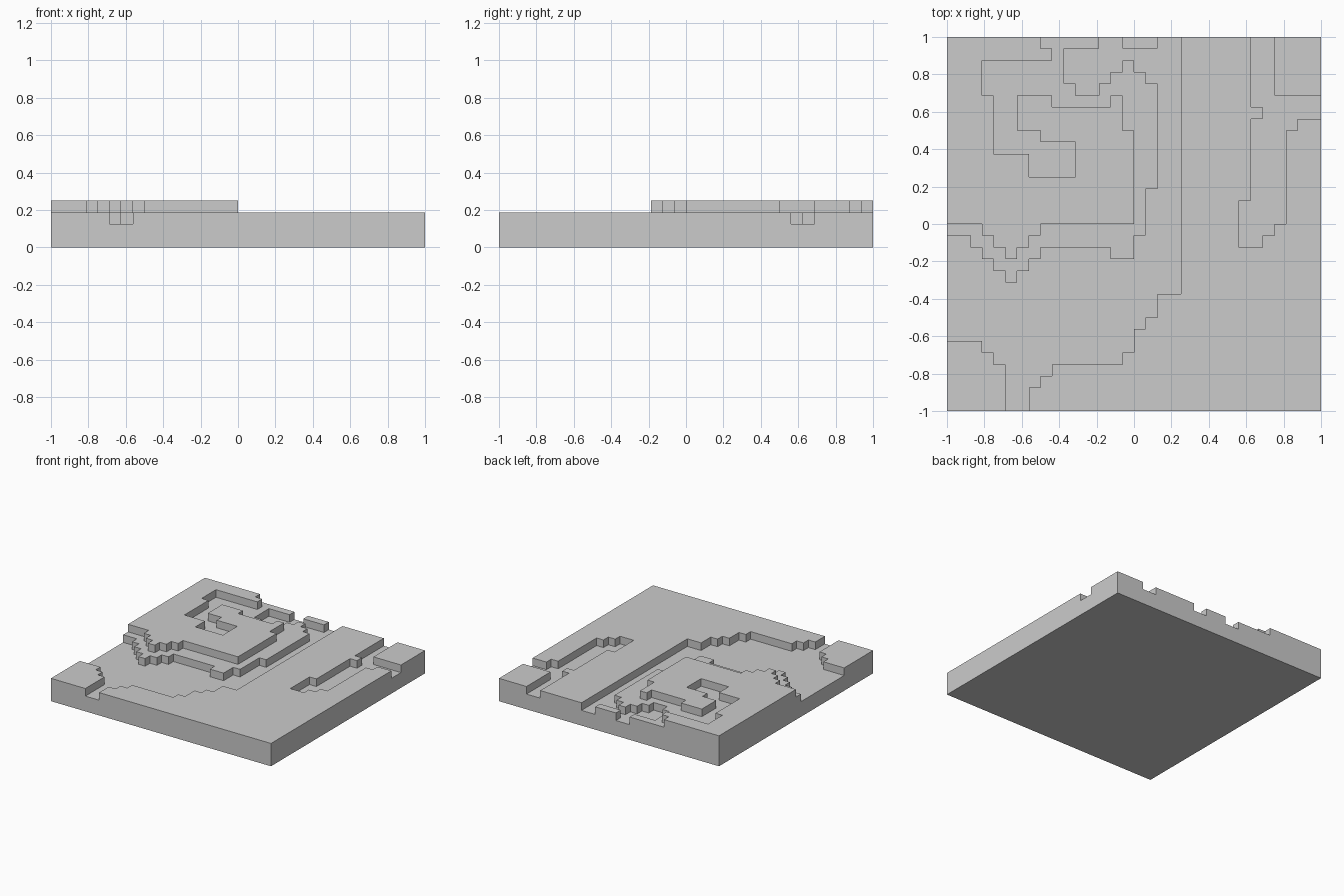
import bpy, bmesh

if "Cube" in bpy.data.objects:
    bpy.data.objects.remove(bpy.data.objects["Cube"])

U = 1 / 16   # terrain cell size
N = 16       # half the cell count per side

# Stepped outlines in cell units: start point, then alternating new x, new y
corner_bank = [-16, -16, -11, -12, -12, -11, -13, -10, -16]
east_plain = [16, -16, -9, -14, -8, -13, -7, -12, -1, -11, 0, -9, 1, -8, 2, -6,
              4, 16, 10, 10, 11, 9, 10, 2, 9, -2, 11, -1, 12, 0, 13, 8, 14, 9, 16]
far_corner = [16, 11, 12, 16, 16]
back_islet = [-1, 15, 2, 16, -1]
hill = [-16, -1, -14, -2, -13, -3, -12, -4, -11, -5, -10, -4, -9, -3, -8, -2,
        -2, -3, 0, -1, 1, 3, 2, 12, 1, 13, 0, 14, -1, 13, -2, 12, -3, 11,
        -5, 12, -6, 15, -3, 16, -16]
hill_top = [-16, 0, -13, -1, -12, -2, -11, -3, -10, -2, -9, -1, -8, 0, 0, 8,
            -1, 11, -2, 10, -7, 11, -10, 8, -8, 7, -5, 4, -9, 6, -12, 11,
            -13, 14, -7, 15, -8, 16, -16]


def upright_edges(path):
    """Vertical edges (x, y_from, y_to) of a stepped outline."""
    ys = path[1::2] + [path[1]]
    return [(x, ys[i], ys[i + 1]) for i, x in enumerate(path[2::2])]


def inside(edges, x, y):
    return sum(ex > x and min(a, b) < y < max(a, b) for ex, a, b in edges) % 2


banks = [upright_edges(p) for p in (corner_bank, east_plain, far_corner, back_islet, hill)]
summit = upright_edges(hill_top)


def height(i, j):
    """Terrain height of a cell, in cell units (2 = river bed)."""
    if not (-N <= i < N and -N <= j < N):
        return 0
    x, y = i + .5, j + .5
    return 4 if inside(summit, x, y) else 3 if any(inside(b, x, y) for b in banks) else 2


H = {(i, j): height(i, j) for i in range(-N - 1, N + 1) for j in range(-N - 1, N + 1)}
bm = bmesh.new()
verts = {}


def face(*pts):
    for p in pts:
        if p not in verts:
            verts[p] = bm.verts.new([c * U for c in p])
    bm.faces.new([verts[p] for p in pts])


# Terrain: tops, underside and step walls
for i in range(-N, N):
    for j in range(-N, N):
        h = H[i, j]
        ring = [(i, j), (i + 1, j), (i + 1, j + 1), (i, j + 1)]
        face(*[(x, y, h) for x, y in ring])
        face(*[(x, y, 0) for x, y in reversed(ring)])
        for k, (dx, dy) in enumerate([(0, -1), (1, 0), (0, 1), (-1, 0)]):
            a, b = ring[k], ring[(k + 1) % 4]
            for z in range(H[i + dx, j + dy], h):
                face((*a, z), (*b, z), (*b, z + 1), (*a, z + 1))

# Merge coplanar cells into clean terraces
bmesh.ops.dissolve_limit(bm, angle_limit=0.01, verts=bm.verts[:], edges=bm.edges[:])
mesh = bpy.data.meshes.new("terrain_tile")
bm.to_mesh(mesh)
bm.free()
bpy.context.collection.objects.link(bpy.data.objects.new("terrain_tile", mesh))
